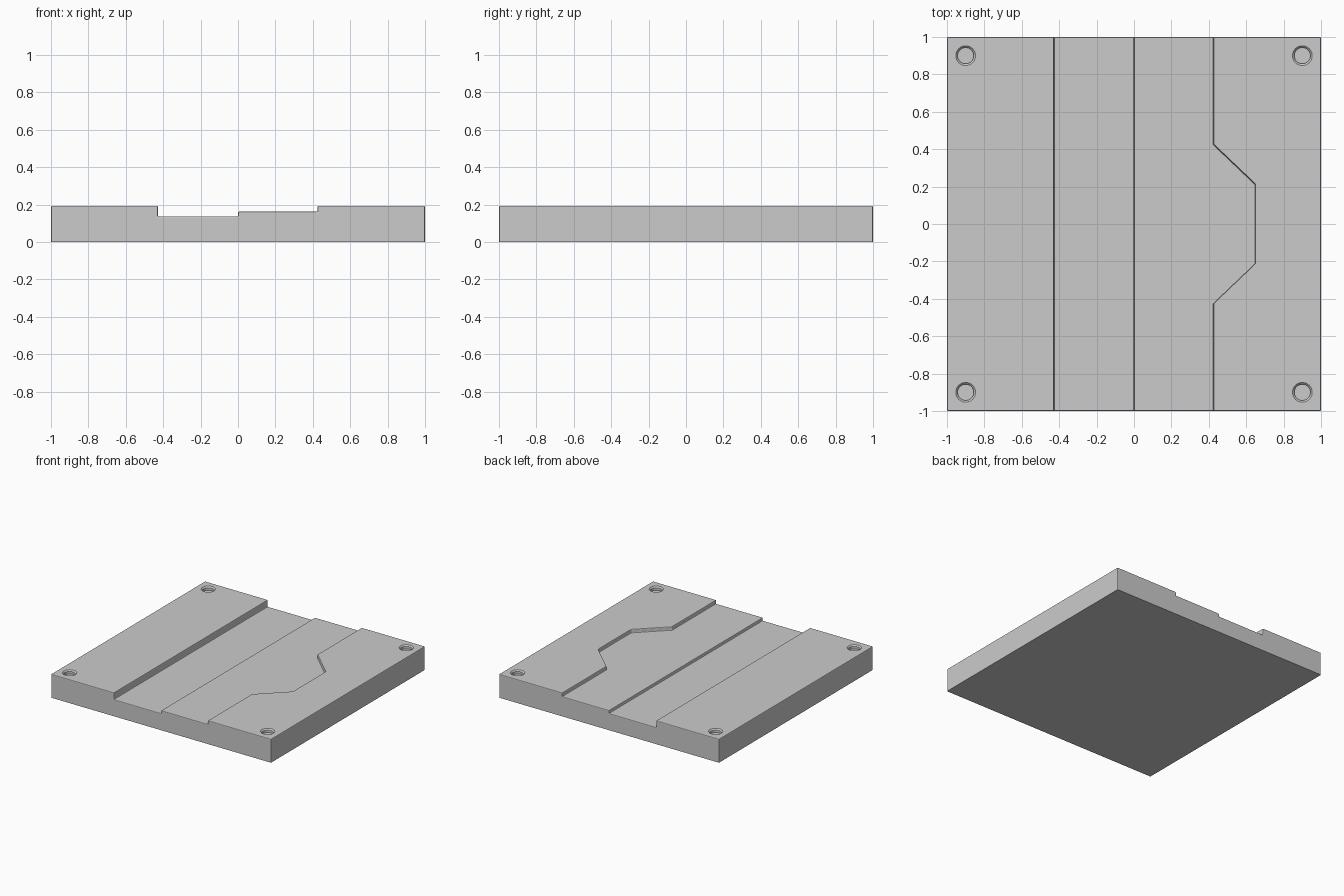
import bpy, bmesh
from mathutils import Matrix

if "Cube" in bpy.data.objects:
    bpy.data.objects.remove(bpy.data.objects["Cube"])

TOP = 0.193


def prism(name, pts, z0, z1):
    """Extrude an XY outline from z0 to z1."""
    bm = bmesh.new()
    face = bm.faces.new([bm.verts.new((x, y, z0)) for x, y in pts])
    ext = bmesh.ops.extrude_face_region(bm, geom=[face])
    verts = [g for g in ext["geom"] if isinstance(g, bmesh.types.BMVert)]
    bmesh.ops.translate(bm, verts=verts, vec=(0, 0, z1 - z0))
    return finish(name, bm)


def frustum(name, x, y, z0, z1, r0, r1):
    bm = bmesh.new()
    bmesh.ops.create_cone(bm, cap_ends=True, segments=32, radius1=r0, radius2=r1,
                          depth=z1 - z0, matrix=Matrix.Translation((x, y, (z0 + z1) / 2)))
    return finish(name, bm)


def finish(name, bm):
    bmesh.ops.recalc_face_normals(bm, faces=bm.faces)
    mesh = bpy.data.meshes.new(name)
    bm.to_mesh(mesh)
    bm.free()
    obj = bpy.data.objects.new(name, mesh)
    bpy.context.collection.objects.link(obj)
    return obj


def apply(obj, mod):
    bpy.context.view_layer.objects.active = obj
    bpy.ops.object.modifier_apply(modifier=mod.name)


def cut(obj, cutter):
    mod = obj.modifiers.new("cut", 'BOOLEAN')
    mod.operation = 'DIFFERENCE'
    mod.solver = 'EXACT'
    mod.object = cutter
    apply(obj, mod)
    bpy.data.objects.remove(cutter)


def rect(x0, x1, y):
    return [(x0, -y), (x1, -y), (x1, y), (x0, y)]


# Plate, started below ground so that its base edge stays sharp after bevelling
plate = prism("base_plate", rect(-1, 1, 1), -0.1, TOP)

# Deep left channel and shallow right channel with its widened bay
cut(plate, prism("deep_channel", rect(-0.428, 0, 1.2), 0.137, 0.4))
bay = [(0.425, -1.2), (0.425, -0.425), (0.648, -0.213),
       (0.648, 0.213), (0.425, 0.425), (0.425, 1.2)]
cut(plate, prism("shallow_channel", [(-0.2, -1.2)] + bay + [(-0.2, 1.2)], 0.162, 0.4))

# Small edge rounding
bevel = plate.modifiers.new("soft_edges", 'BEVEL')
bevel.width = 0.006
bevel.segments = 2
bevel.limit_method = 'ANGLE'
apply(plate, bevel)
cut(plate, prism("below_ground", rect(-1.5, 1.5, 1.5), -0.5, 0))

# Countersunk corner sockets
for x in (-0.9, 0.9):
    for y in (-0.9, 0.9):
        cut(plate, frustum("socket", x, y, TOP - 0.03, TOP + 0.1, 0.043, 0.043))
        cut(plate, frustum("socket_rim", x, y, TOP - 0.01, TOP + 0.01, 0.043, 0.063))
